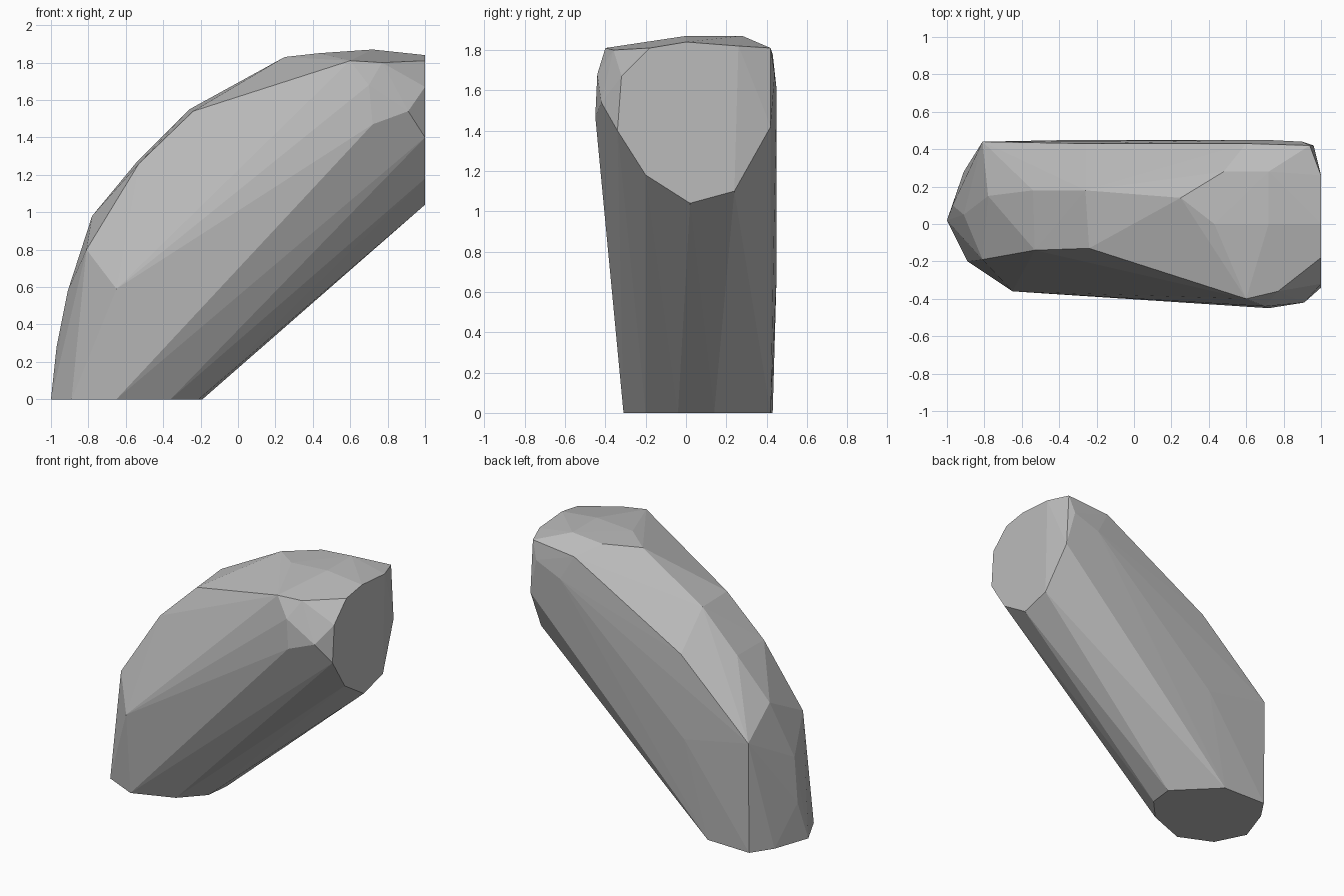
import bpy
import bmesh
from math import radians

# Remove the default object
default_object = bpy.data.objects.get("Cube")
if default_object is not None:
    bpy.data.objects.remove(default_object, do_unlink=True)


def make_material(name, linear_colour):
    material = bpy.data.materials.new(name)
    material.use_nodes = True
    material.diffuse_color = linear_colour
    shader = material.node_tree.nodes["Principled BSDF"]
    shader.inputs["Base Color"].default_value = linear_colour
    shader.inputs["Roughness"].default_value = .8
    return material


def on_floor(outline):
    """Place an (x, y) outline flat on the ground."""
    return [(x, y, 0) for x, y in outline]


def on_end(outline):
    """Place a (y, z) outline on the flat cut at the far left end."""
    return [(1, y, z) for y, z in outline]


def build_faceted_solid(name, outlines, material):
    """Wrap one tight faceted skin around all the outlines."""
    mesh = bpy.data.meshes.new(name)
    builder = bmesh.new()
    for outline in outlines:
        for corner in outline:
            builder.verts.new(corner)
    hull = bmesh.ops.convex_hull(builder, input=list(builder.verts))
    leftovers = {item for item in hull["geom_interior"] + hull["geom_unused"]
                 if isinstance(item, bmesh.types.BMVert) and item.is_valid}
    bmesh.ops.delete(builder, geom=list(leftovers), context="VERTS")
    # Merge nearly coplanar triangles into broad facets
    bmesh.ops.dissolve_limit(builder, angle_limit=radians(1),
                             verts=list(builder.verts),
                             edges=list(builder.edges))
    bmesh.ops.recalc_face_normals(builder, faces=list(builder.faces))
    builder.to_mesh(mesh)
    builder.free()
    mesh.materials.append(material)
    solid = bpy.data.objects.new(name, mesh)
    bpy.context.scene.collection.objects.link(solid)
    return solid


# Flat base of the leaning block
base_outline = on_floor([
    (-1, .02), (-.89, -.2), (-.65, -.31), (-.36, -.2), (-.21, -.04),
    (-.19, .14), (-.47, .42), (-.81, .43), (-.91, .28)])

# Flat cut at the raised end
end_outline = on_end([
    (.02, 1.04), (.24, 1.1), (.26, 1.82), (0, 1.84), (-.18, 1.81),
    (-.32, 1.67), (-.34, 1.4), (-.2, 1.18)])

# Arched crest from the base up to the raised end
crest = [
    (-.97, .1, .28), (-.91, .05, .58), (-.78, .15, .98),
    (-.54, .18, 1.27), (-.26, .18, 1.55), (.25, .14, 1.83),
    (.43, 0, 1.85), (.72, 0, 1.87), (.72, .28, 1.87), (.48, .28, 1.85)]

# Front shoulder and the bulge under it
front_shoulder = [
    (-.81, -.19, .8), (-.53, -.14, 1.26), (-.24, -.13, 1.54),
    (.6, -.4, 1.81), (.77, -.36, 1.8), (.7, -.44, 1.68),
    (.72, -.45, 1.47), (.91, -.42, 1.54), (-.65, -.36, .59)]

# Back shoulder and the nearly flat back
back_shoulder = [
    (-.81, .44, .8), (-.26, .43, 1.3), (.6, .43, 1.78),
    (.94, .42, 1.81), (.9, .44, 1.68), (.96, .42, 1.42),
    (-.3, .45, .7), (.7, .45, 1.6)]

stone_grey = make_material("stone grey", (.5, .5, .5, 1))
build_faceted_solid(
    "leaning_stone",
    [base_outline, end_outline, crest, front_shoulder, back_shoulder],
    stone_grey)
